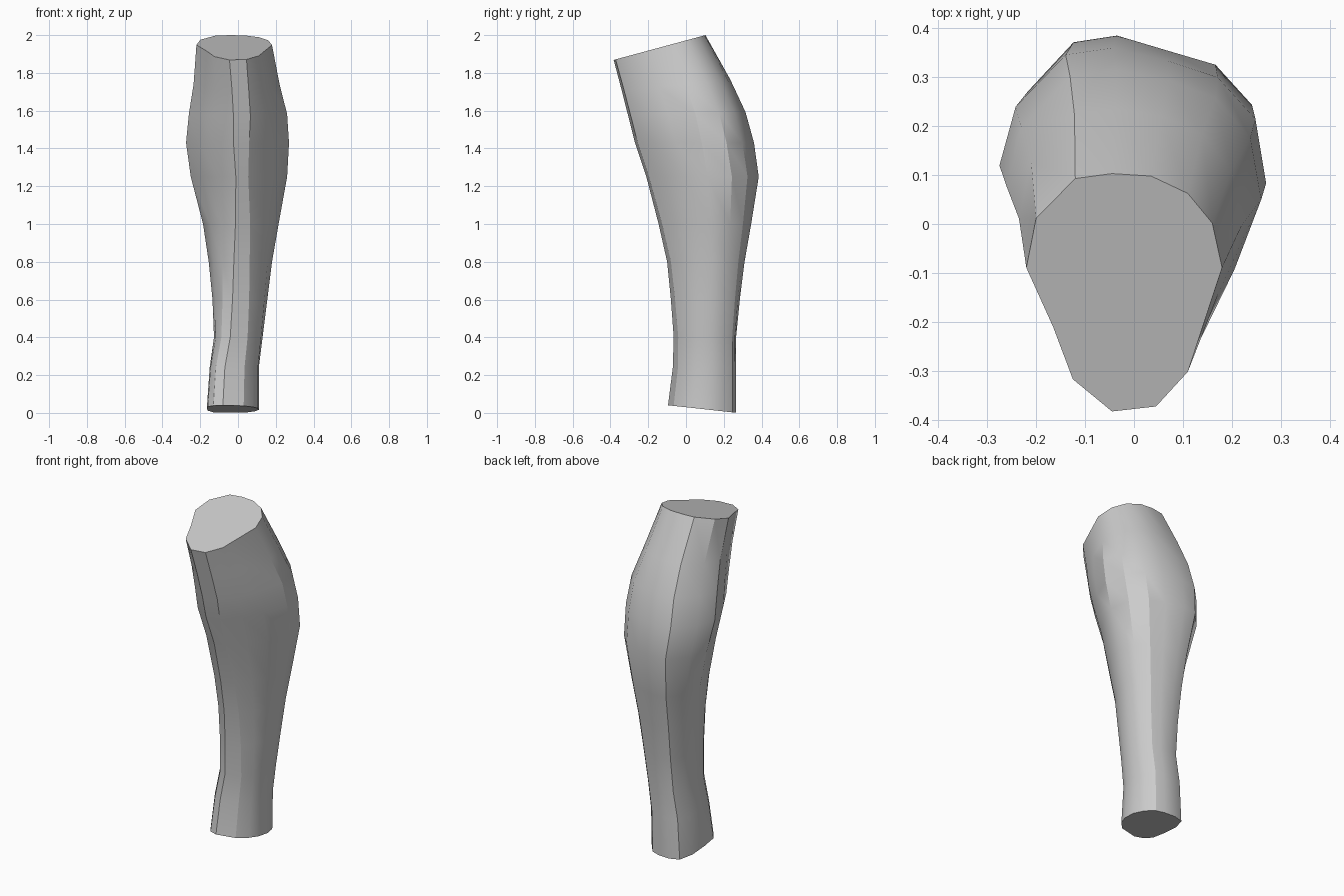
import bpy
import bmesh
from math import radians
from mathutils import Vector

default_cube = bpy.data.objects.get("Cube")
if default_cube:
    bpy.data.objects.remove(default_cube, do_unlink=True)

# One plain grey for the whole limb
grey = bpy.data.materials.new("plain grey")
grey.use_nodes = True
colour = (0.6, 0.6, 0.6, 1)
grey.diffuse_color = colour
grey.node_tree.nodes["Principled BSDF"].inputs["Base Color"].default_value = colour

# Outlines at knee, calf and ankle, all starting at the back and running past the left side
knee_outline = [(-.12, .09), (-.045, .1), (.035, .095), (.11, .06), (.16, 0), (.18, -.09), (.14, -.21),
                (.11, -.3), (.045, -.37), (-.045, -.38), (-.125, -.315), (-.165, -.21), (-.22, -.09), (-.2, .01)]
calf_outline = [(-.14, .37), (-.045, .385), (.07, .35), (.17, .32), (.25, .23), (.27, .09), (.21, -.05),
                (.14, -.16), (.05, -.25), (-.02, -.265), (-.12, -.2), (-.21, -.05), (-.275, .14), (-.24, .26)]
ankle_outline = [(-.13, .25), (-.07, .27), (0, .265), (.05, .25), (.09, .2), (.11, .13), (.105, .05),
                 (.08, -.01), (.03, -.065), (-.08, -.095), (-.13, -.075), (-.16, -.03), (-.165, .06), (-.16, .17)]


def normalise(outline):
    """Stretch an outline to fill the unit square."""
    xs, ys = zip(*outline)
    return [Vector(((x - min(xs)) / (max(xs) - min(xs)), (y - min(ys)) / (max(ys) - min(ys))))
            for x, y in outline]


knee, calf, ankle = map(normalise, (knee_outline, calf_outline, ankle_outline))

# Limb stations: height, right, left, front, back, slope of the ring from front to back
stations = [
    (.03, -.165, .11, -.095, .265, -.11),
    (.24, -.15, .11, -.07, .265, 0),
    (.4, -.127, .13, -.065, .265, 0),
    (.6, -.135, .155, -.08, .285, 0),
    (.8, -.155, .18, -.1, .31, 0),
    (1, -.185, .215, -.145, .345, 0),
    (1.25, -.25, .26, -.21, .385, 0),
    (1.43, -.275, .27, -.27, .36, 0),
    (1.58, -.26, .26, -.305, .315, .04),
    (1.74, -.235, .22, -.34, .235, .1),
    (1.972, -.22, .18, -.383, .103, .27),
]
ANKLE_Z, CALF_Z, KNEE_Z = .24, 1.25, 1.97


def section(z):
    """Blend the neighbouring outlines for a given height."""
    if z < CALF_Z:
        low, high, t = ankle, calf, (z - ANKLE_Z) / (CALF_Z - ANKLE_Z)
    else:
        low, high, t = calf, knee, (z - CALF_Z) / (KNEE_Z - CALF_Z)
    t = min(max(t, 0), 1)
    return [a.lerp(b, t) for a, b in zip(low, high)]


# Loft the rings and close both cut ends
bm = bmesh.new()
rings = []
for z, right, left, front, back, slope in stations:
    ring = []
    for p in section(z):
        x = right + p.x * (left - right)
        y = front + p.y * (back - front)
        ring.append(bm.verts.new((x, y, max(z + slope * y, 0))))
    rings.append(ring)
for lower, upper in zip(rings, rings[1:]):
    for i in range(len(lower)):
        j = (i + 1) % len(lower)
        bm.faces.new((lower[i], lower[j], upper[j], upper[i]))
bm.faces.new(rings[0])
bm.faces.new(rings[-1])
bmesh.ops.recalc_face_normals(bm, faces=bm.faces)

mesh = bpy.data.meshes.new("lower_leg")
bm.to_mesh(mesh)
bm.free()
mesh.materials.append(grey)
leg = bpy.data.objects.new("lower_leg", mesh)
bpy.context.collection.objects.link(leg)

# Smooth skin with crisp cut ends and shin edge
bpy.context.view_layer.objects.active = leg
leg.select_set(True)
bpy.ops.object.shade_smooth_by_angle(angle=radians(30))
